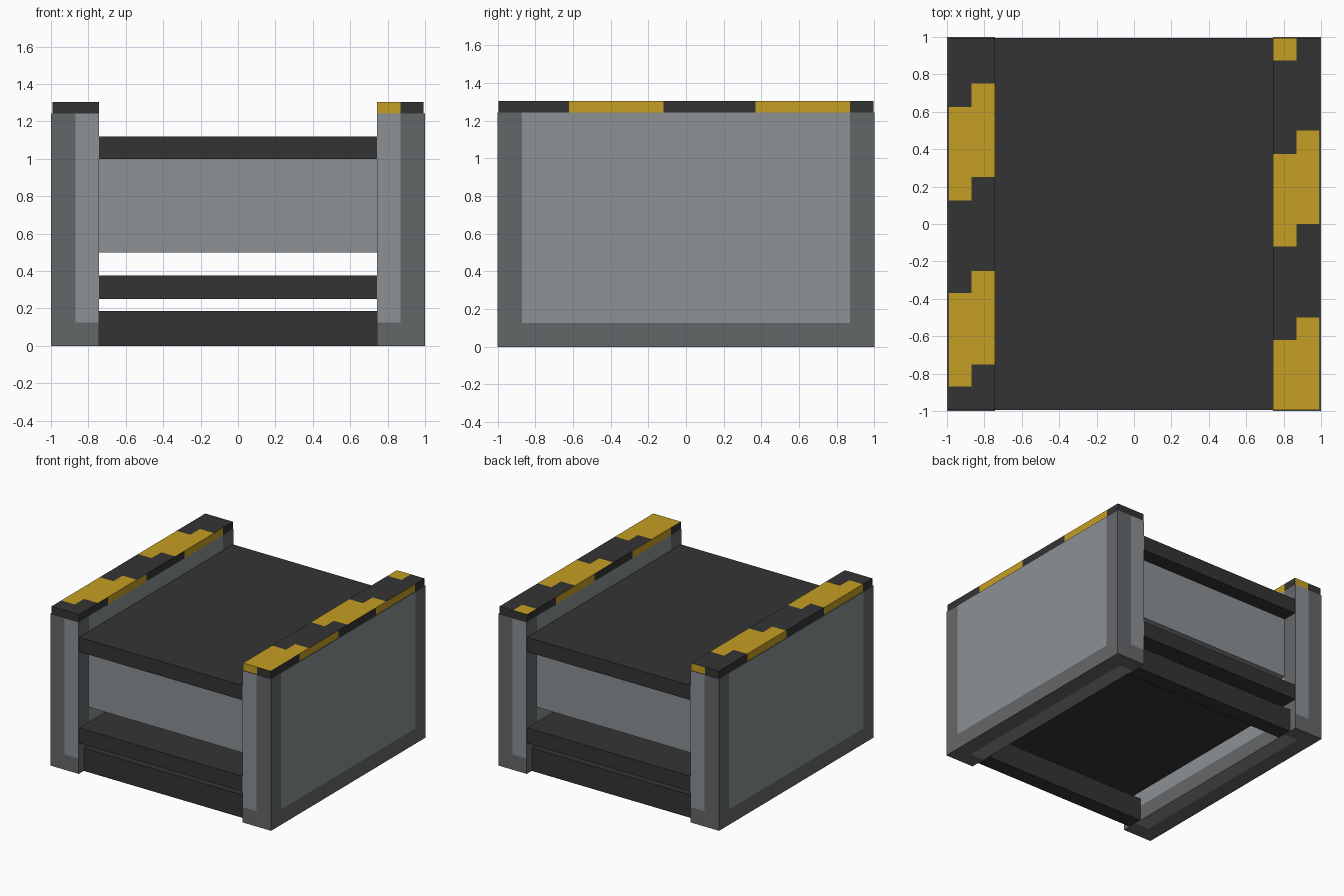
import bpy
import bmesh
from mathutils import Vector

if "Cube" in bpy.data.objects:
    bpy.data.objects.remove(bpy.data.objects["Cube"], do_unlink=True)


def material(name, srgb):
    """Flat material from an sRGB colour in 0-255."""
    rgb = [((c / 255 + 0.055) / 1.055) ** 2.4 for c in srgb]
    mat = bpy.data.materials.new(name)
    mat.use_nodes = True
    mat.diffuse_color = (*rgb, 1)
    mat.node_tree.nodes["Principled BSDF"].inputs["Base Color"].default_value = (*rgb, 1)
    return mat


charcoal = material("charcoal", (52, 52, 52))
yellow = material("warning yellow", (197, 159, 35))
light_grey = material("light grey metal", (140, 145, 148))
dark_grey = material("dark grey metal", (100, 103, 105))


def box(name, low, high, mats, cuts=((), (), ()), rule=None):
    """Box between two corners, cut along each axis, coloured by a face rule."""
    low, high = Vector(low), Vector(high)
    bm = bmesh.new()
    bmesh.ops.create_cube(bm, size=1)
    for v in bm.verts:
        v.co = (low + high) / 2 + v.co * (high - low)
    for axis, places in enumerate(cuts):
        direction = Vector((axis == 0, axis == 1, axis == 2))
        for place in places:
            bmesh.ops.bisect_plane(bm, geom=bm.verts[:] + bm.edges[:] + bm.faces[:],
                                   plane_co=direction * place, plane_no=direction)
    bm.normal_update()
    if rule:
        for face in bm.faces:
            face.material_index = int(rule(face.calc_center_median(), face.normal))
    mesh = bpy.data.meshes.new(name)
    bm.to_mesh(mesh)
    bm.free()
    for mat in mats:
        mesh.materials.append(mat)
    obj = bpy.data.objects.new(name, mesh)
    bpy.context.collection.objects.link(obj)
    return obj


INNER, SPLIT, OUTER = 0.743, 0.87, 1.0
CAP_BOTTOM, CAP_TOP = 1.243, 1.304


def wall_patch(c, n):
    """Light panel on each face, bordered at the ends, outside and bottom."""
    inside = (abs(c.x) < SPLIT, abs(c.y) < SPLIT, c.z > 0.125)
    return all(ok or abs(n[i]) > 0.5 for i, ok in enumerate(inside))


# Yellow lengths along y: one list per face strip of the caps
FACING_LEFT = ((-0.62, -0.12), (0.37, 0.87))
FACING_RIGHT = ((-0.87, -0.37), (0.12, 0.62))
TOP_STRIPS = {
    (1, "outer"): ((-1, -0.5), (0, 0.5)),
    (1, "inner"): ((-1, -0.62), (-0.12, 0.375), (0.875, 1)),
    (-1, "outer"): ((-0.87, -0.37), (0.125, 0.625)),
    (-1, "inner"): ((-0.75, -0.25), (0.25, 0.75)),
}
all_strips = [FACING_LEFT, FACING_RIGHT, *TOP_STRIPS.values()]
CAP_CUTS = sorted({y for strip in all_strips for span in strip for y in span if abs(y) < 1})


def cap_stripe(c, n):
    """Hazard stripes, offset between the inner and outer halves."""
    side = 1 if c.x > 0 else -1
    half = "outer" if abs(c.x) > SPLIT else "inner"
    if abs(n.y) > 0.5:
        return half == "inner" and side * n.y < 0
    if abs(n.x) > 0.5:
        spans = FACING_LEFT if n.x > 0 else FACING_RIGHT
    else:
        spans = TOP_STRIPS[side, half]
    return any(a < c.y < b for a, b in spans)


# Side walls and their striped caps
for side, label in ((1, "left"), (-1, "right")):
    xs = sorted((side * INNER, side * OUTER))
    box(label + "_wall", (xs[0], -1, 0), (xs[1], 1, CAP_BOTTOM), (dark_grey, light_grey),
        ((side * SPLIT,), (-SPLIT, SPLIT), (0.125,)), wall_patch)
    xs = sorted((side * INNER, side * 0.993))
    box(label + "_cap", (xs[0], -0.995, CAP_BOTTOM), (xs[1], 0.995, CAP_TOP),
        (charcoal, yellow), ((side * SPLIT,), CAP_CUTS, ()), cap_stripe)

# Bed, body and lower shelf between the walls
box("conveyor_bed", (-INNER, -0.995, 0.998), (INNER, 0.995, 1.118), (charcoal,))
box("body", (-INNER, -0.875, 0.5), (INNER, 0.875, 0.998), (light_grey,))
box("lower_shelf", (-INNER, -0.995, 0.25), (INNER, 0.995, 0.375), (charcoal,))

# Cross beams on the ground
for side, label in ((-1, "front"), (1, "back")):
    ys = sorted((side * 0.935, side * 0.81))
    box(label + "_beam", (-INNER, ys[0], 0), (INNER, ys[1], 0.187), (charcoal,))
